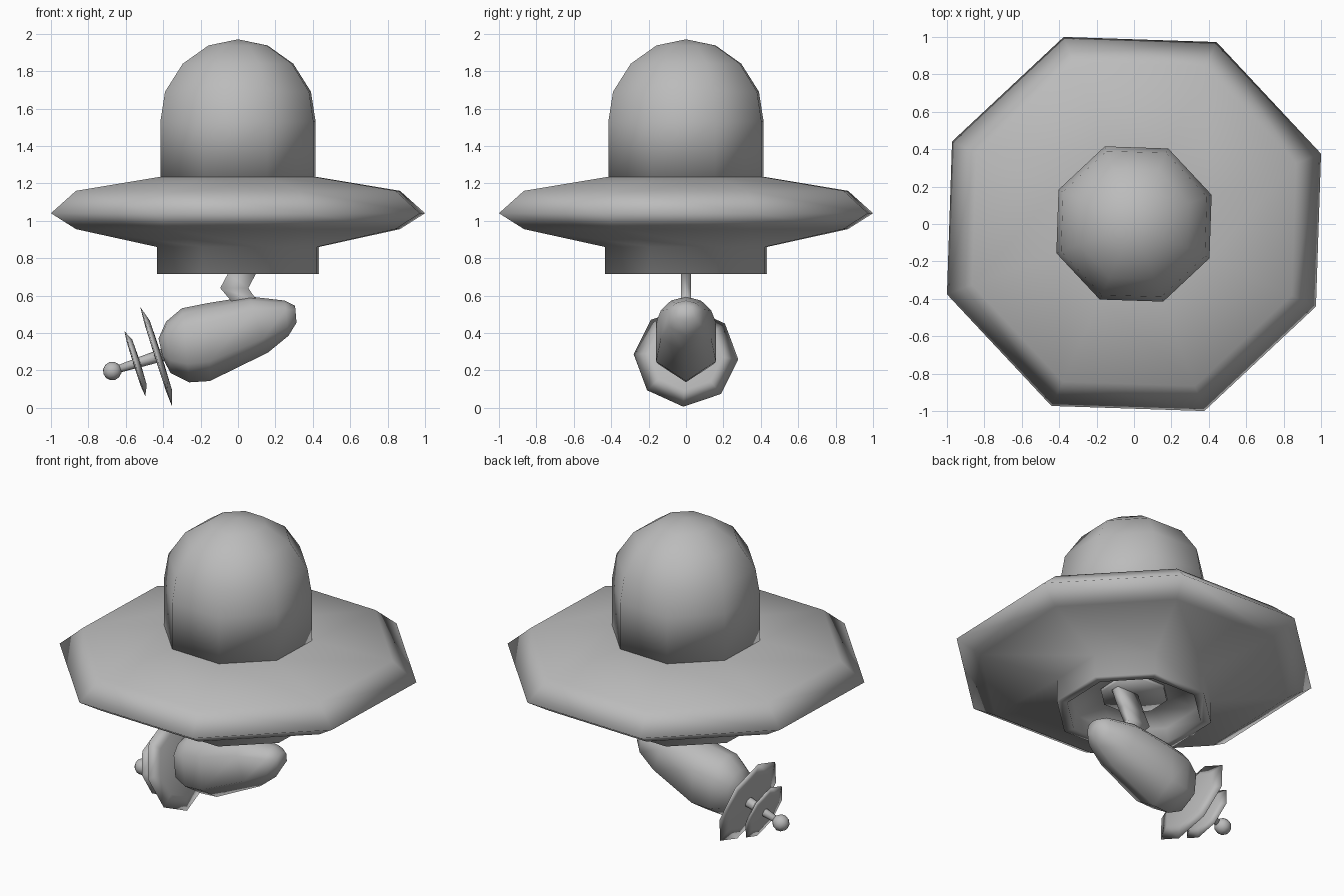
import bpy, bmesh, math
from mathutils import Vector

if "Cube" in bpy.data.objects:
    bpy.data.objects.remove(bpy.data.objects["Cube"])

TURN = math.radians(20.6)
APOTHEM = math.cos(TURN)   # converts silhouette widths to corner radii

GREY = bpy.data.materials.new("mid_grey")
GREY.diffuse_color = (0.5, 0.5, 0.5, 1)
GREY.use_nodes = True
GREY.node_tree.nodes["Principled BSDF"].inputs["Base Color"].default_value = GREY.diffuse_color


def loft(name, rings, angle=180):
    """Skin a list of equal-length rings; a one-point ring makes a pole."""
    bm = bmesh.new()
    vr = [[bm.verts.new(p) for p in r] for r in rings]
    for a, b in zip(vr, vr[1:]):
        n = max(len(a), len(b))
        for i in range(n):
            j = (i + 1) % n
            f = [a[i % len(a)], a[j % len(a)], b[j % len(b)], b[i % len(b)]]
            bm.faces.new(list(dict.fromkeys(f)))
    for end in (vr[0], vr[-1]):
        if len(end) > 2:
            bm.faces.new(end)
    bmesh.ops.recalc_face_normals(bm, faces=bm.faces)
    mesh = bpy.data.meshes.new(name)
    bm.to_mesh(mesh)
    bm.free()
    mesh.materials.append(GREY)
    ob = bpy.data.objects.new(name, mesh)
    bpy.context.collection.objects.link(ob)
    bpy.ops.object.select_all(action='DESELECT')
    ob.select_set(True)
    bpy.context.view_layer.objects.active = ob
    bpy.ops.object.shade_smooth_by_angle(angle=math.radians(angle))
    return ob


def lathe(name, profile, origin=(0, 0, 0), axis=(0, 0, 1), turn=0.0, sides=8, angle=180):
    """Revolve (radius, height) pairs around an axis."""
    o = Vector(origin)
    w = Vector(axis).normalized()
    v = Vector((0, 1, 0))
    u = v.cross(w)
    rings = []
    for r, h in profile:
        if r == 0:
            rings.append([o + w * h])
        else:
            ts = [turn + 2 * math.pi * i / sides for i in range(sides)]
            rings.append([o + w * h + u * r * math.cos(t) + v * r * math.sin(t) for t in ts])
    return loft(name, rings, angle)


def hull(name, profile):
    return lathe(name, [(x / APOTHEM, z) for x, z in profile], turn=TURN)


# Dome, brim with hollow lower collar, and the mount inside the collar
hull("dome", [(0.415, 1.232), (0.415, 1.53), (0.39, 1.69), (0.295, 1.84),
              (0.158, 1.937), (0, 1.97)])
hull("brim", [(0, 1.235), (0.415, 1.235), (0.866, 1.16), (1.0, 1.04), (0.866, 0.955),
              (0.434, 0.86), (0.434, 0.715), (0.375, 0.715), (0.36, 0.8),
              (0.2, 0.84), (0, 0.84)])
hull("mount_plate", [(0.185, 0.84), (0.185, 0.82), (0, 0.82)])

# Bent bracket hanging below the collar
bracket = [(0.08, 0.84, 0.075), (0.02, 0.715, 0.075), (-0.02, 0.64, 0.075),
           (0.03, 0.575, 0.07), (0.06, 0.53, 0.06)]
loft("bracket", [[(x - h, -0.028, z), (x + h, -0.028, z), (x + h, 0.028, z), (x - h, 0.028, z)]
                 for x, z, h in bracket])

# Slab-sided egg-shaped pod: top point, bottom point and half width of each ring
pod = [((-0.425, 0.37), (-0.40, 0.26), 0.05), ((-0.385, 0.46), (-0.36, 0.185), 0.11),
       ((-0.30, 0.532), (-0.26, 0.136), 0.15), ((-0.16, 0.56), (-0.15, 0.143), 0.16),
       ((0.06, 0.595), (0.16, 0.295), 0.135), ((0.25, 0.573), (0.27, 0.385), 0.09),
       ((0.305, 0.545), (0.313, 0.455), 0.05)]
SECTION = [(0, 1), (0.6, 0.85), (1, 0.5), (1, -0.5), (0, -1), (-1, -0.5), (-1, 0.5), (-0.6, 0.85)]
rings = []
for (tx, tz), (bx, bz), w in pod:
    c = Vector(((tx + bx) / 2, 0, (tz + bz) / 2))
    up = Vector(((tx - bx) / 2, 0, (tz - bz) / 2))
    rings.append([c + up * v + Vector((0, w * s, 0)) for s, v in SECTION])
loft("pod", rings)

# Antenna: tapered rod, two dished plates and a ball on one tilted axis
AXIS = Vector((-0.953, 0, -0.305))
BASE = Vector((-0.437, 0, 0.272))
lathe("antenna_rod", [(0.035, -0.06), (0.028, 0.08), (0.018, 0.25)], BASE, AXIS)
for name, r, h in (("large_plate", 0.28, 0.0), ("small_plate", 0.182, 0.12)):
    lathe(name, [(0, h + 0.008), (r * 0.7, h + 0.006), (r, h), (r * 0.7, h - 0.026), (0, h - 0.03)],
          BASE, AXIS, math.radians(3))
lathe("antenna_ball", [(0.05 * math.sin(k * math.pi / 6), 0.247 - 0.05 * math.cos(k * math.pi / 6))
                       if 0 < k < 6 else (0, 0.247 + (0.05 if k else -0.05)) for k in range(7)],
      BASE, AXIS, sides=12)
